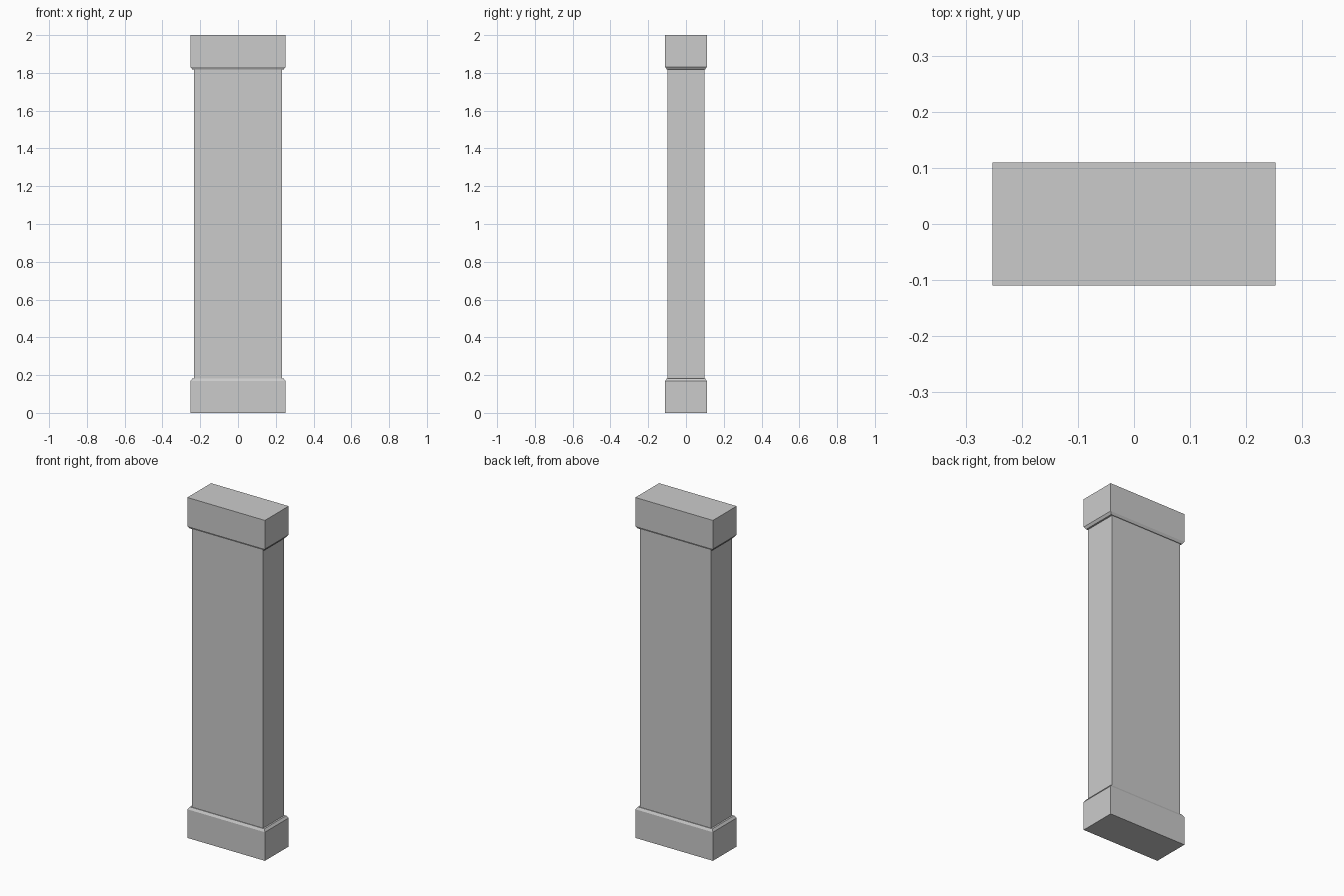
import bpy, bmesh

if "Cube" in bpy.data.objects:
    bpy.data.objects.remove(bpy.data.objects["Cube"])


def loft(name, rings):
    """Closed solid through rectangular rings (half x, half y, z)."""
    bm = bmesh.new()
    loops = [[bm.verts.new((sx * hx, sy * hy, z))
              for sx, sy in ((-1, -1), (1, -1), (1, 1), (-1, 1))]
             for hx, hy, z in rings]
    for a, b in zip(loops, loops[1:]):
        for i in range(4):
            j = (i + 1) % 4
            bm.faces.new((a[i], a[j], b[j], b[i]))
    bm.faces.new(loops[0][::-1])
    bm.faces.new(loops[-1])
    bmesh.ops.recalc_face_normals(bm, faces=bm.faces)
    mesh = bpy.data.meshes.new(name)
    bm.to_mesh(mesh)
    bm.free()
    obj = bpy.data.objects.new(name, mesh)
    bpy.context.collection.objects.link(obj)
    return obj


# Block profile from the outer end inwards, with a chamfered inner rim
block = [(0.252, 0.11, 0.0), (0.252, 0.11, 0.168), (0.242, 0.102, 0.182)]

# Plinth, and the same block turned over as the capital
loft("base_block", block)
loft("cap_block", [(x, y, 2.0 - z) for x, y, z in reversed(block)])

# Plain rectangular shaft between the blocks
loft("shaft", [(0.232, 0.098, 0.18), (0.232, 0.098, 1.82)])
